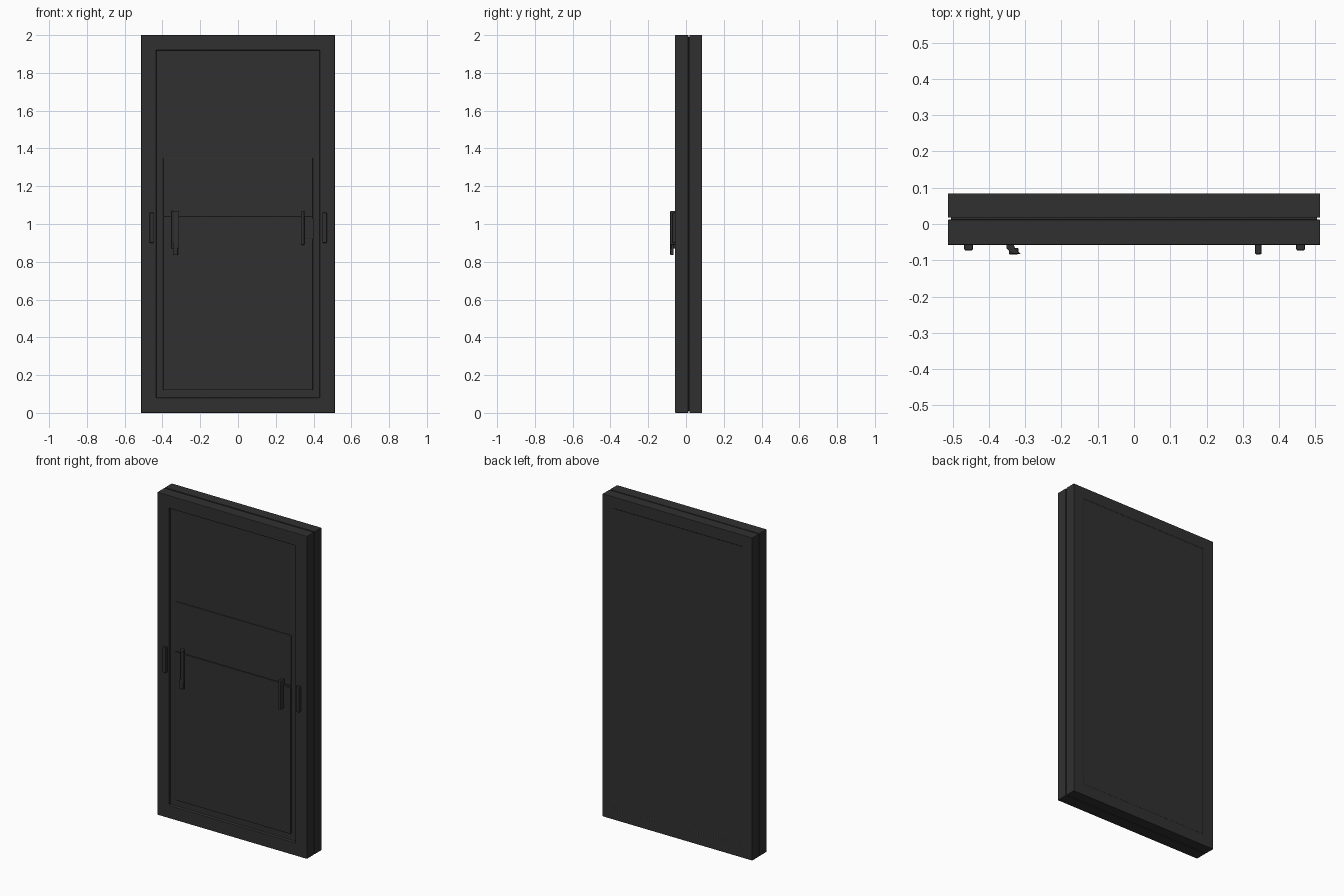
import bpy, bmesh
from mathutils import Vector

cube = bpy.data.objects.get("Cube")
if cube:
    bpy.data.objects.remove(cube, do_unlink=True)

mat = bpy.data.materials.new("charcoal")
mat.use_nodes = True
colour = (0.03, 0.03, 0.03, 1)
mat.diffuse_color = colour
mat.node_tree.nodes["Principled BSDF"].inputs["Base Color"].default_value = colour


def finish(name, bm, bevel=0.0):
    bmesh.ops.recalc_face_normals(bm, faces=bm.faces)
    mesh = bpy.data.meshes.new(name)
    bm.to_mesh(mesh)
    bm.free()
    mesh.materials.append(mat)
    ob = bpy.data.objects.new(name, mesh)
    bpy.context.collection.objects.link(ob)
    if bevel:
        mod = ob.modifiers.new("soft_edges", 'BEVEL')
        mod.width = bevel
        mod.segments = 2
        mod.limit_method = 'ANGLE'
    return ob


def block(name, x, y, z, bevel=0.0):
    """Box from (low, high) ranges on each axis."""
    bm = bmesh.new()
    bmesh.ops.create_cube(bm, size=1)
    for v in bm.verts:
        v.co = Vector([r[0] if c < 0 else r[1] for c, r in zip(v.co, (x, y, z))])
    return finish(name, bm, bevel)


def prism(name, outline, z, bevel=0.0):
    """Extrude an xy outline through a height range."""
    bm = bmesh.new()
    face = bm.faces.new([bm.verts.new((x, y, z[0])) for x, y in outline])
    ext = bmesh.ops.extrude_face_region(bm, geom=[face])["geom"]
    verts = [g for g in ext if isinstance(g, bmesh.types.BMVert)]
    bmesh.ops.translate(bm, verts=verts, vec=(0, 0, z[1] - z[0]))
    return finish(name, bm, bevel)


def slab(name, y, side, margin, depth, bevel):
    """Full-size slab with a shallow recessed panel on the side facing y * side."""
    bm = bmesh.new()
    bmesh.ops.create_cube(bm, size=1)
    for v in bm.verts:
        v.co = Vector((v.co.x * 1.026, y[0] if v.co.y < 0 else y[1], (v.co.z + 0.5) * 2))
    bm.normal_update()
    face = [f for f in bm.faces if f.normal.y * side > 0.9]
    bmesh.ops.inset_region(bm, faces=face, thickness=margin)
    bmesh.ops.inset_region(bm, faces=face, thickness=0.003, depth=-depth)
    return finish(name, bm, bevel)


# Two slabs joined by a slightly narrower core
slab("front_slab", (-0.058, 0.012), -1, 0.112, 0.015, 0.003)
slab("back_slab", (0.018, 0.084), 1, 0.10, 0.003, 0.002)
block("core", (-0.505, 0.505), (0.008, 0.022), (0.01, 1.99))

# Stepped panels inside the front recess
block("middle_panel", (-0.396, 0.396), (-0.047, -0.02), (1.04, 1.35), 0.002)
block("lower_panel", (-0.396, 0.396), (-0.051, -0.02), (0.12, 1.04), 0.002)

# Upright pulls on both stiles
for label, x in (("right", -0.456), ("left", 0.459)):
    block(label + "_stile_pull", (x - 0.012, x + 0.012), (-0.073, -0.05), (0.90, 1.06), 0.004)

# Flared handle and its lower grip
prism("right_handle", [(-0.352, -0.045), (-0.352, -0.066), (-0.338, -0.081),
                       (-0.311, -0.083), (-0.328, -0.068), (-0.334, -0.045)], (0.87, 1.07), 0.002)
block("right_handle_grip", (-0.345, -0.318), (-0.084, -0.066), (0.835, 0.90), 0.004)

# Slim latch handle tied to the frame
block("left_handle", (0.333, 0.352), (-0.084, -0.045), (0.89, 1.07), 0.005)
block("left_handle_tie", (0.345, 0.40), (-0.057, -0.045), (0.92, 1.03), 0.002)
